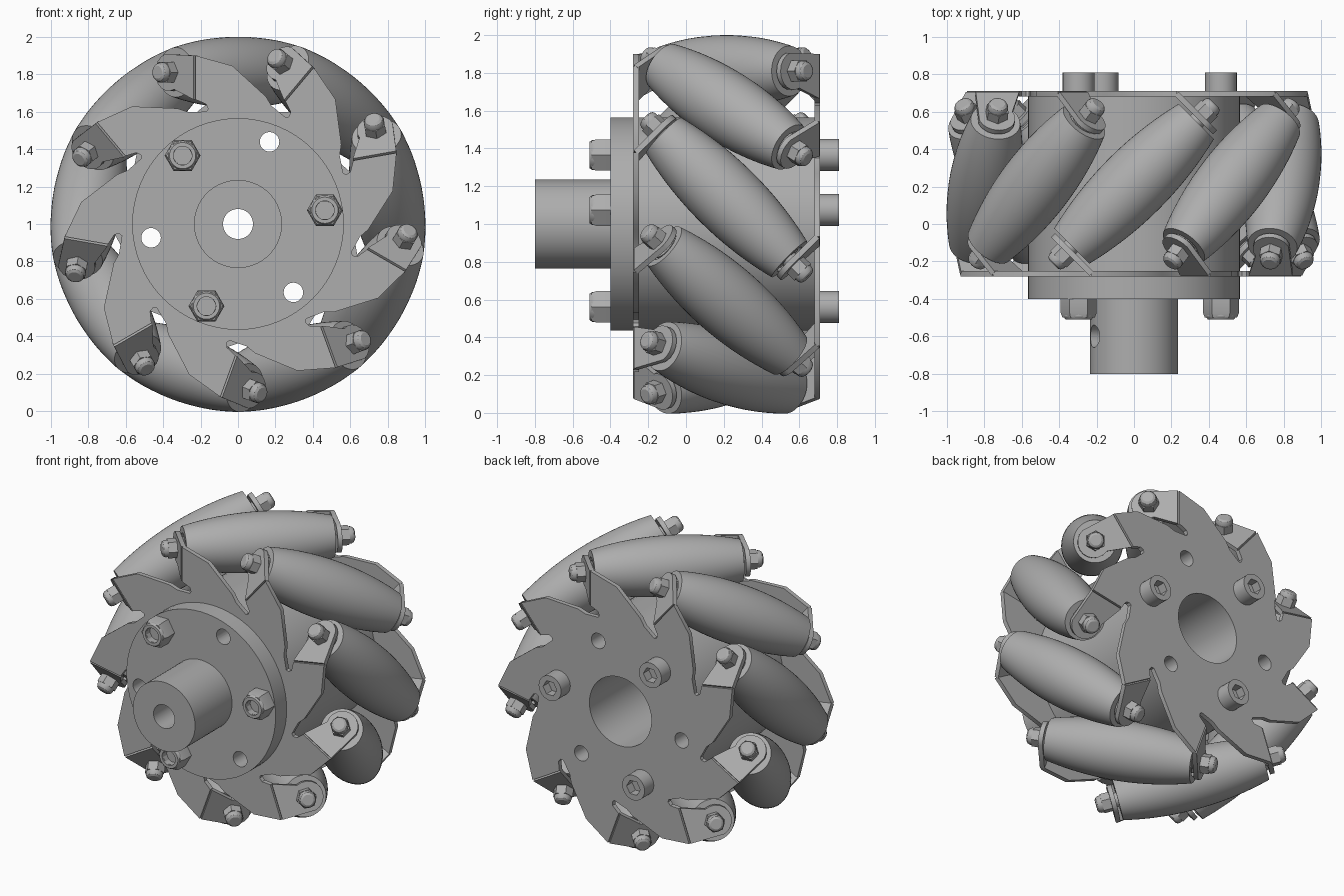
import bpy, bmesh
from math import pi, cos, sin, radians, sqrt
from mathutils import Matrix, Vector

cube = bpy.data.objects.get("Cube")
if cube:
    bpy.data.objects.remove(cube, do_unlink=True)

steel = bpy.data.materials.new("grey_metal")
steel.use_nodes = True
GREY = (0.42, 0.42, 0.42, 1)
steel.diffuse_color = GREY
steel.node_tree.nodes["Principled BSDF"].inputs["Base Color"].default_value = GREY

COUNT = 9
MID_Y = 0.215          # middle plane between the two plates
ROLLER_R = 0.81        # distance of roller axles from the wheel axis
CENTRE = Matrix.Translation((0, 0, 1))
FORWARD = Matrix.Rotation(-pi / 2, 4, 'X')      # local z runs along +y
FLIP = Matrix.Translation((0, MID_Y, 0)) @ Matrix.Rotation(pi, 4, 'Z') @ Matrix.Translation((0, -MID_Y, 0))
parts = []


def spin(k):
    return Matrix.Rotation(k * 2 * pi / COUNT, 4, 'Y')


def finish(name, bm, matrix=Matrix()):
    bmesh.ops.recalc_face_normals(bm, faces=bm.faces)
    mesh = bpy.data.meshes.new(name)
    bm.to_mesh(mesh)
    bm.free()
    mesh.transform(matrix)
    mesh.materials.append(steel)
    obj = bpy.data.objects.new(name, mesh)
    bpy.context.collection.objects.link(obj)
    parts.append(obj)
    return obj


def lathe(bm, profile, sides, matrix=Matrix(), closed=False):
    """Revolve (radius, height) points about local z."""
    rings = [[bm.verts.new(matrix @ Vector((r * cos(2 * pi * i / sides), r * sin(2 * pi * i / sides), h)))
              for i in range(sides)] for r, h in profile]
    pairs = list(zip(rings, rings[1:]))
    if closed:
        pairs.append((rings[-1], rings[0]))
    else:
        bm.faces.new(rings[0])
        bm.faces.new(rings[-1])
    for a, b in pairs:
        for i in range(sides):
            j = (i + 1) % sides
            bm.faces.new((a[i], a[j], b[j], b[i]))


def slab(bm, points, offset):
    """Extrude a flat outline by an offset."""
    near = [bm.verts.new(p) for p in points]
    far = [bm.verts.new(Vector(p) + Vector(offset)) for p in points]
    bm.faces.new(near)
    bm.faces.new(far)
    for i in range(len(near)):
        j = (i + 1) % len(near)
        bm.faces.new((near[i], near[j], far[j], far[i]))


def cut(obj, cutter):
    mod = obj.modifiers.new("cut", 'BOOLEAN')
    mod.object, mod.operation, mod.solver = cutter, 'DIFFERENCE', 'EXACT'
    cutter.hide_render = True
    graph = bpy.context.evaluated_depsgraph_get()
    mesh = bpy.data.meshes.new_from_object(obj.evaluated_get(graph))
    obj.modifiers.clear()
    obj.data = mesh
    parts.remove(cutter)
    bpy.data.objects.remove(cutter, do_unlink=True)


def around(angle, radius, y):
    a = radians(angle)
    return Matrix.Translation((radius * cos(a), y, 1 + radius * sin(a))) @ FORWARD


def bolt_hole_cutter():
    bm = bmesh.new()
    for angle in (69, 189, 309):
        lathe(bm, [(0.052, -1), (0.052, 1)], 32, around(angle, 0.47, 0))
    return finish("hole_cutter", bm)


# Hub shaft with flange, and the hollow drum between the plates
bm = bmesh.new()
lathe(bm, [(0.08, -0.8), (0.235, -0.8), (0.235, -0.4), (0.565, -0.4), (0.565, -0.28), (0.08, -0.28)],
      64, CENTRE @ FORWARD, True)
hub = finish("hub_flange", bm)
cut(hub, bolt_hole_cutter())
bm = bmesh.new()
a = radians(156)
screw_axis = Vector((cos(a), 0, sin(a))).to_track_quat('Z', 'Y').to_matrix().to_4x4()
lathe(bm, [(0.06, 0.04), (0.06, 0.4)], 32, Matrix.Translation((0, -0.6, 1)) @ screw_axis)
cut(hub, finish("set_screw_cutter", bm))

bm = bmesh.new()
lathe(bm, [(0.235, -0.25), (0.565, -0.25), (0.565, 0.68), (0.235, 0.68)], 64, CENTRE @ FORWARD, True)
cut(finish("drum", bm), bolt_hole_cutter())

# Toothed side plates with tabs bent square to the roller axles
TOOTH = [(-0.17, 0.60), (-0.16, 0.615), (-0.17, 0.64), (-0.227, 0.665),
         (-0.227, 0.90), (-0.03, 0.845), (0.15, 0.68), (0.18, 0.63)]
BEND_X, BEND_Y, THICK = -0.227, -0.265, 0.03
tab = [(0, 0.665)]
for deg in range(-115, 76, 19):
    tab.append((0.19 + 0.1 * cos(radians(deg)), ROLLER_R + 0.1 * sin(radians(deg))))
tab.append((0, 0.90))
half = THICK / 2 / sqrt(2)
for side, turn in (("front", Matrix()), ("back", FLIP)):
    bm = bmesh.new()
    outline = [spin(k) @ Vector((x, -0.28, z)) for k in range(COUNT) for x, z in TOOTH]
    slab(bm, outline, (0, THICK, 0))
    plate = finish(side + "_plate", bm, CENTRE @ turn)
    bm = bmesh.new()
    lathe(bm, [(0.235, -1), (0.235, 1)], 64, CENTRE @ FORWARD)
    cut(plate, finish("bore_cutter", bm))
    cut(plate, bolt_hole_cutter())
    bm = bmesh.new()
    for k in range(COUNT):
        pts = [spin(k) @ Vector((BEND_X - s / sqrt(2) - half, BEND_Y + s / sqrt(2) - half, z)) for s, z in tab]
        slab(bm, pts, spin(k) @ Vector((2 * half, 2 * half, 0)))
    finish(side + "_tabs", bm, CENTRE @ turn)

# Barrel rollers on skewed axles, with spacers and domed lock nuts
HALF_LEN = 0.47
barrel = []
for i in range(25):
    t = HALF_LEN * (i / 12 - 1)
    barrel.append((sqrt(1 - t * t / 2) - ROLLER_R, t))
recess = [(0.09, HALF_LEN), (0.09, HALF_LEN - 0.03)]
profile = [(r, -h) for r, h in reversed(recess)] + barrel + recess
skew = Vector((1, 1, 0)).to_track_quat('Z', 'Y').to_matrix().to_4x4()
for k in range(COUNT):
    axle = CENTRE @ spin(k) @ Matrix.Translation((0, MID_Y, ROLLER_R)) @ skew
    bm = bmesh.new()
    lathe(bm, profile, 48)
    finish("roller", bm, axle)
    bm = bmesh.new()
    for end in (Matrix(), Matrix.Rotation(pi, 4, 'X')):
        lathe(bm, [(0.07, 0.43), (0.07, 0.465), (0.045, 0.465), (0.045, 0.49)], 24, end)
        lathe(bm, [(0.063, 0.51), (0.063, 0.57)], 6, end)
        lathe(bm, [(0.054, 0.565), (0.054, 0.585), (0.047, 0.6), (0.034, 0.608)], 24, end)
    finish("axle_nuts", bm, axle)

# Three clamping bolts: lock nuts in front, socket heads behind
for angle in (9, 129, 249):
    bm = bmesh.new()
    place = around(angle, 0.47, -0.4) @ Matrix.Rotation(pi, 4, 'X')
    lathe(bm, [(0.055, 0), (0.096, 0), (0.096, 0.075), (0.086, 0.1), (0.055, 0.1)], 6, place, True)
    lathe(bm, [(0.05, 0.03), (0.08, 0.03), (0.08, 0.095), (0.07, 0.11), (0.05, 0.11)], 32, place, True)
    lathe(bm, [(0.05, 0), (0.05, 0.06)], 24, place)
    finish("clamp_nut", bm)
    bm = bmesh.new()
    lathe(bm, [(0.085, 0.7), (0.085, 0.81)], 32, around(angle, 0.47, 0))
    head = finish("socket_head", bm)
    bm = bmesh.new()
    lathe(bm, [(0.052, 0.75), (0.052, 0.9)], 6, around(angle, 0.47, 0))
    cut(head, finish("hex_cutter", bm))

# Smooth the round surfaces and keep the edges sharp
bpy.ops.object.select_all(action='DESELECT')
for obj in parts:
    obj.select_set(True)
bpy.context.view_layer.objects.active = parts[0]
bpy.ops.object.shade_smooth_by_angle(angle=radians(30))
